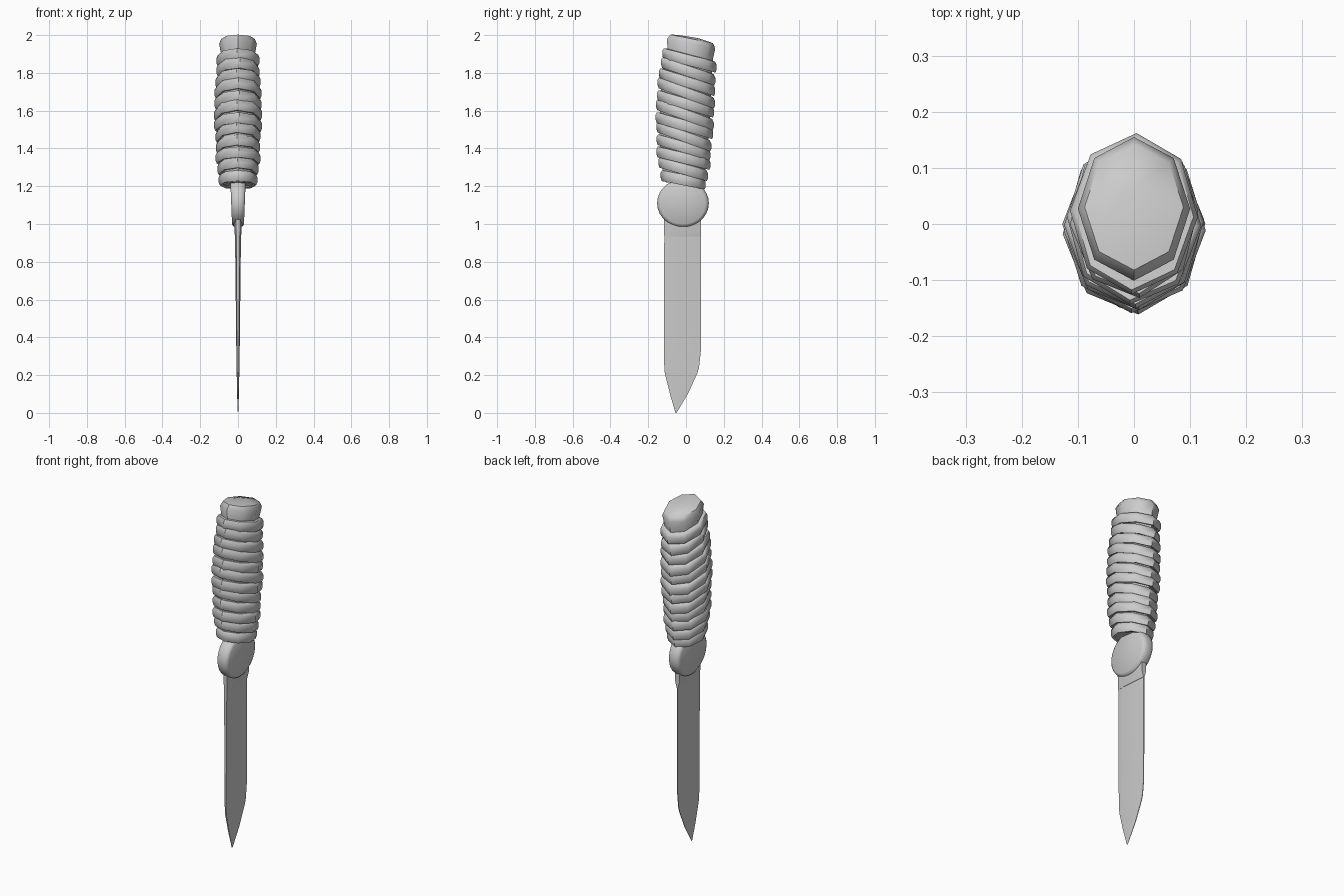
import bpy, bmesh, math, random
from mathutils import Vector

if "Cube" in bpy.data.objects:
    bpy.data.objects.remove(bpy.data.objects["Cube"])
random.seed(4)

steel = bpy.data.materials.new("light grey")
steel.use_nodes = True
GREY = (0.6, 0.6, 0.6, 1)
steel.diffuse_color = GREY
steel.node_tree.nodes["Principled BSDF"].inputs["Base Color"].default_value = GREY


def loft(name, rings, closed=False, angle=40):
    """Skin a list of equal-length vertex rings; cap the ends unless closed."""
    bm = bmesh.new()
    loops = [[bm.verts.new(p) for p in ring] for ring in rings]
    n = len(loops[0])
    pairs = list(zip(loops, loops[1:]))
    if closed:
        pairs.append((loops[-1], loops[0]))
    for a, b in pairs:
        for i in range(n):
            j = (i + 1) % n
            bm.faces.new((a[i], a[j], b[j], b[i]))
    if not closed:
        bm.faces.new(loops[0])
        bm.faces.new(loops[-1])
    bmesh.ops.recalc_face_normals(bm, faces=bm.faces)
    mesh = bpy.data.meshes.new(name)
    bm.to_mesh(mesh)
    bm.free()
    mesh.materials.append(steel)
    obj = bpy.data.objects.new(name, mesh)
    bpy.context.collection.objects.link(obj)
    bpy.ops.object.select_all(action="DESELECT")
    obj.select_set(True)
    bpy.context.view_layer.objects.active = obj
    bpy.ops.object.shade_smooth_by_angle(angle=math.radians(angle))
    return obj


def lerp_table(table, z):
    for a, b in zip(table, table[1:]):
        if z <= b[0]:
            t = max(0, (z - a[0]) / (b[0] - a[0]))
            return [p + (q - p) * t for p, q in zip(a[1:], b[1:])]
    return table[-1][1:]


def octagon(cy, z, rx, ry, slope, turn=0.0):
    pts = []
    for i in range(8):
        a = i * math.pi / 4 + turn
        y = ry * math.sin(a)
        pts.append(Vector((rx * math.cos(a), cy + y, z + slope * y)))
    return pts


# Handle outline: height, centre y, half width, half depth, slope
HANDLE = [(1.21, -0.015, 0.10, 0.115, -0.12),
          (1.30, -0.015, 0.112, 0.135, -0.25),
          (1.45, -0.012, 0.121, 0.147, -0.32),
          (1.60, -0.005, 0.125, 0.150, -0.33),
          (1.75, 0.005, 0.118, 0.147, -0.32),
          (1.90, 0.022, 0.108, 0.138, -0.25)]

# Grip core with a slanted, domed pommel
core = []
for z, cy, rx, ry, slope in HANDLE:
    core.append(octagon(cy, z, rx - 0.018, ry - 0.018, slope))
core.append(octagon(0.027, 1.955, 0.100, 0.128, -0.20))
top = octagon(0.03, 1.98, 0.088, 0.112, -0.20)
core.append(top)
core.append([Vector((p.x * 0.5, 0.01 + (p.y - 0.03) * 0.5, 1.995 - p.y * 0.08)) for p in top])
loft("grip_core", core, angle=50)

# Cord wrapped round the grip as overlapping tilted bands
BANDS = 12
for k in range(BANDS):
    z = 1.235 + k * 0.0575
    cy, rx, ry, slope = lerp_table(HANDLE, z)
    grow = random.uniform(-0.003, 0.005)
    slope += random.uniform(-0.05, 0.05)
    turn = random.uniform(-0.1, 0.1)
    section = [(-0.026, -0.027), (-0.006, -0.03), (0, -0.014),
               (0, 0.012), (-0.008, 0.027), (-0.026, 0.03)]
    rings = [octagon(cy, z + dz, rx + dr + grow, ry + dr + grow, slope, turn)
             for dr, dz in section]
    loft(f"cord_band_{k + 1}", rings, closed=True, angle=50)

# Round guard disc, rounded at the rim and thinner towards the blade
guard = []
for x, s in [(-1, 0.87), (-0.8, 0.96), (-0.35, 1), (0.35, 1), (0.8, 0.96), (1, 0.87)]:
    ring = []
    for i in range(28):
        a = i * math.tau / 28
        h = math.sin(a) * s
        ring.append((x * (0.036 + 0.005 * h), -0.016 + 0.137 * s * math.cos(a), 1.11 + 0.127 * h))
    guard.append(ring)
loft("guard_disc", guard, angle=50)


# Blade and ricasso share a section: flat spine, ridge, thin edge
def blade_section(z, spine, ridge, edge, half, thin):
    return [(-half * 0.55, spine, z), (-half, ridge, z), (-thin, edge, z),
            (thin, edge, z), (half, ridge, z), (half * 0.55, spine, z)]


loft("blade", [blade_section(*row) for row in [
    (0.95, -0.115, -0.078, 0.080, 0.016, 0.002),
    (0.60, -0.116, -0.080, 0.080, 0.012, 0.002),
    (0.33, -0.116, -0.084, 0.079, 0.009, 0.002),
    (0.24, -0.115, -0.085, 0.069, 0.008, 0.002),
    (0.21, -0.112, -0.084, 0.060, 0.007, 0.002),
    (0.10, -0.085, -0.070, 0.010, 0.005, 0.0015),
    (0.00, -0.056, -0.054, -0.050, 0.001, 0.0005)]], angle=25)

loft("ricasso", [blade_section(*row) for row in [
    (1.08, -0.116, -0.080, 0.080, 0.024, 0.018),
    (0.97, -0.116, -0.080, 0.080, 0.019, 0.013),
    (0.935, -0.115, -0.078, 0.080, 0.0165, 0.003)]], angle=25)
